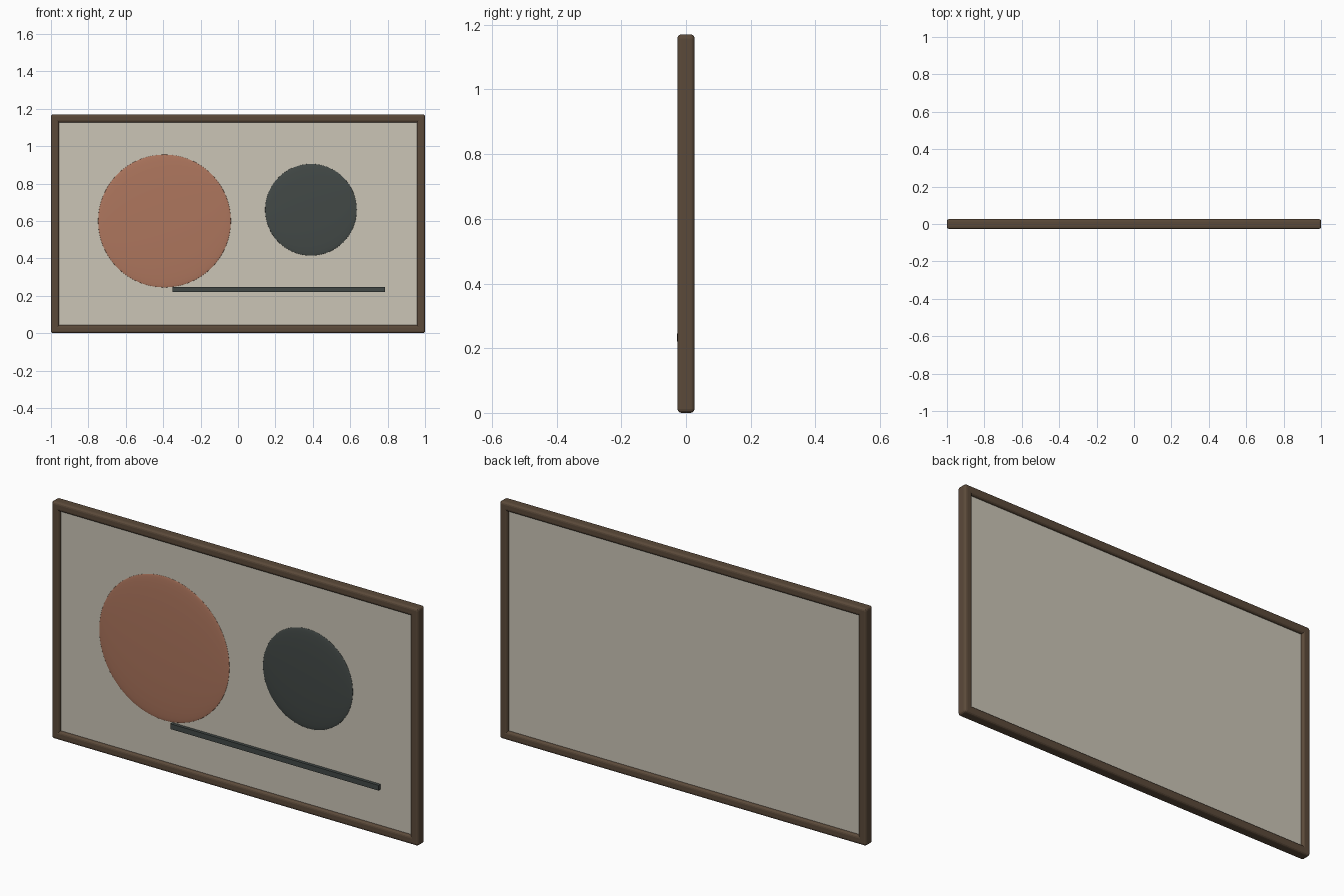
import bpy, bmesh, math
from mathutils import Matrix, Vector

if "Cube" in bpy.data.objects:
    bpy.data.objects.remove(bpy.data.objects["Cube"])

W, H, BAR, DEPTH = 2.0, 1.17, 0.043, 0.053
PANEL_Y = 0.012          # half thickness of the panel


def material(name, rgb):
    m = bpy.data.materials.new(name)
    m.diffuse_color = (*rgb, 1)
    m.use_nodes = True
    m.node_tree.nodes["Principled BSDF"].inputs["Base Color"].default_value = m.diffuse_color
    return m


wood = material("brown_wood", (0.105, 0.068, 0.042))
cream = material("cream", (0.60, 0.56, 0.47))
clay = material("terracotta", (0.42, 0.18, 0.11))
slate = material("slate", (0.055, 0.066, 0.062))


def add(name, bm, mat):
    bmesh.ops.recalc_face_normals(bm, faces=bm.faces)
    me = bpy.data.meshes.new(name)
    bm.to_mesh(me)
    bm.free()
    me.materials.append(mat)
    ob = bpy.data.objects.new(name, me)
    bpy.context.collection.objects.link(ob)
    return ob


def box(name, centre, size, mat):
    bm = bmesh.new()
    bmesh.ops.create_cube(bm, size=1, matrix=Matrix.Translation(centre)
                          @ Matrix.Diagonal((*size, 1)))
    return add(name, bm, mat)


def disc(name, x, z, r, mat):
    # very flat ellipsoid, half sunk into the panel
    bpy.ops.mesh.primitive_uv_sphere_add(segments=64, ring_count=32, radius=r,
                                         location=(x, -PANEL_Y, z))
    ob = bpy.context.object
    ob.name = name
    ob.scale.y = 0.011 / r
    ob.data.materials.append(mat)
    bpy.ops.object.shade_smooth()
    return ob


# Frame: rectangular ring with rounded outer and inner rims
bm = bmesh.new()
corners = [(-1, -1), (1, -1), (1, 1), (-1, 1)]


def loop(inset, y):
    return [bm.verts.new((sx * (W / 2 - inset), y, H / 2 + sz * (H / 2 - inset)))
            for sx, sz in corners]


rings = [loop(0, -DEPTH / 2), loop(0, DEPTH / 2),
         loop(BAR, DEPTH / 2), loop(BAR, -DEPTH / 2)]
for a, b in zip(rings, rings[1:] + rings[:1]):
    for i in range(4):
        j = (i + 1) % 4
        bm.faces.new((a[i], a[j], b[j], b[i]))
bmesh.ops.recalc_face_normals(bm, faces=bm.faces)
edges = [e for e in bm.edges if e.is_convex and e.calc_face_angle(0) > 0.5]
bmesh.ops.bevel(bm, geom=edges, offset=0.012, offset_type='OFFSET', segments=3,
                profile=0.5, affect='EDGES', clamp_overlap=True)
add("frame", bm, wood)

# Panel seated inside the frame
box("panel", (0, 0, H / 2), (W - 2 * BAR + 0.02, 2 * PANEL_Y, H - 2 * BAR + 0.02), cream)

# Relief shapes on the front
disc("large_disc", -0.393, 0.60, 0.355, clay)
disc("small_disc", 0.39, 0.66, 0.245, slate)
box("line_strip", (0.218, -0.018, 0.233), (1.136, 0.019, 0.026), slate)
